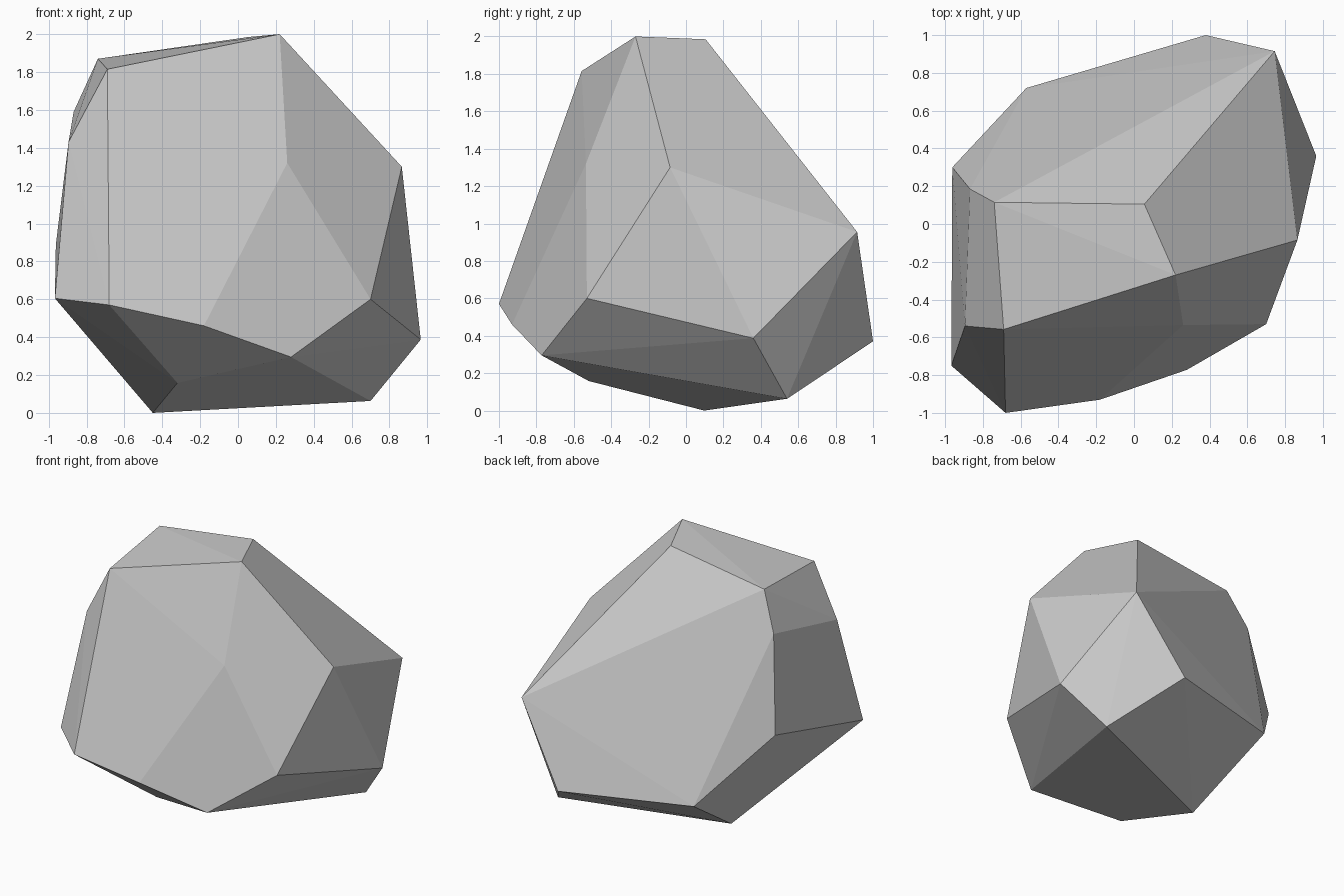
import bpy, bmesh
from math import radians

if "Cube" in bpy.data.objects:
    bpy.data.objects.remove(bpy.data.objects["Cube"])

# Corner points of the faceted boulder, grouped by height
crown = [(.22, -.27, 2), (.055, .105, 1.985), (-.74, .115, 1.87), (-.69, -.558, 1.815)]
shoulder = [(.865, -.085, 1.3), (.26, -.535, 1.32), (-.895, -.54, 1.43), (-.868, .185, 1.59)]
waist = [(.745, .915, .955), (.70, -.53, .60), (-.68, -1, .57), (-.967, -.75, .605),
         (-.962, .30, .888), (-.18, -.93, .46)]
foot = [(.965, .36, .387), (.28, -.772, .295), (.38, 1, .37), (-.57, .72, .40)]
base = [(.70, .54, .063), (-.45, .098, 0), (-.32, -.52, .158)]

# Wrap the corners in a convex shell
bm = bmesh.new()
for co in crown + shoulder + waist + foot + base:
    bm.verts.new(co)
hull = bmesh.ops.convex_hull(bm, input=bm.verts)
loose = [v for v in bm.verts if not v.link_faces]
bmesh.ops.delete(bm, geom=loose, context='VERTS')

# Merge nearly coplanar triangles into broad flat facets
bmesh.ops.dissolve_limit(bm, angle_limit=radians(2.5), verts=bm.verts, edges=bm.edges)
bmesh.ops.recalc_face_normals(bm, faces=bm.faces)

mesh = bpy.data.meshes.new("boulder")
bm.to_mesh(mesh)
bm.free()
bpy.context.collection.objects.link(bpy.data.objects.new("boulder", mesh))
